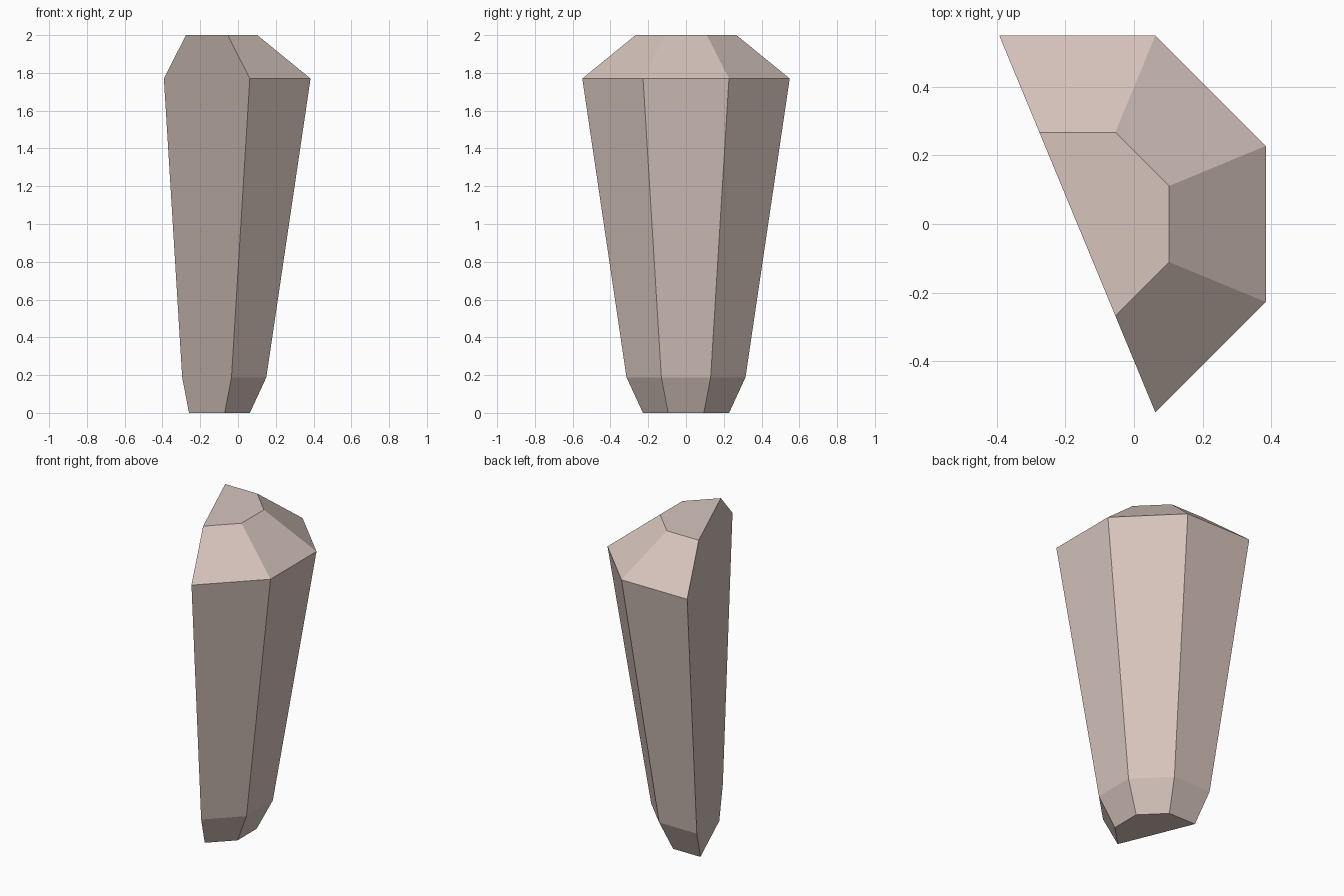
import bpy, bmesh, math

if "Cube" in bpy.data.objects:
    bpy.data.objects.remove(bpy.data.objects["Cube"])

# Half-octagon crystal: stacked rings (height, apothem), cut by a vertical plane through the axis
RINGS = [(0.0, 0.228), (0.188, 0.315), (1.77, 0.549), (2.0, 0.267)]
AXIS_X = -0.165

mat = bpy.data.materials.new("pale_stone")
mat.diffuse_color = (0.67, 0.55, 0.50, 1)
mat.use_nodes = True
mat.node_tree.nodes["Principled BSDF"].inputs["Base Color"].default_value = mat.diffuse_color

bm = bmesh.new()
rings = []
for z, apothem in RINGS:
    r = apothem / math.cos(math.pi / 8)
    angles = [math.radians(-67.5 + 45 * i) for i in range(5)]
    rings.append([bm.verts.new((AXIS_X + r * math.cos(a), r * math.sin(a), z)) for a in angles])

# Facets between neighbouring rings
for lo, hi in zip(rings, rings[1:]):
    for i in range(4):
        bm.faces.new((lo[i], lo[i + 1], hi[i + 1], hi[i]))

# Flat bottom, flat top and the single cut face
bm.faces.new(rings[0][::-1])
bm.faces.new(rings[-1])
bm.faces.new([ring[-1] for ring in rings] + [ring[0] for ring in rings[::-1]])
bmesh.ops.recalc_face_normals(bm, faces=bm.faces)

mesh = bpy.data.meshes.new("crystal_shard")
bm.to_mesh(mesh)
bm.free()
mesh.materials.append(mat)
bpy.context.collection.objects.link(bpy.data.objects.new("crystal_shard", mesh))
